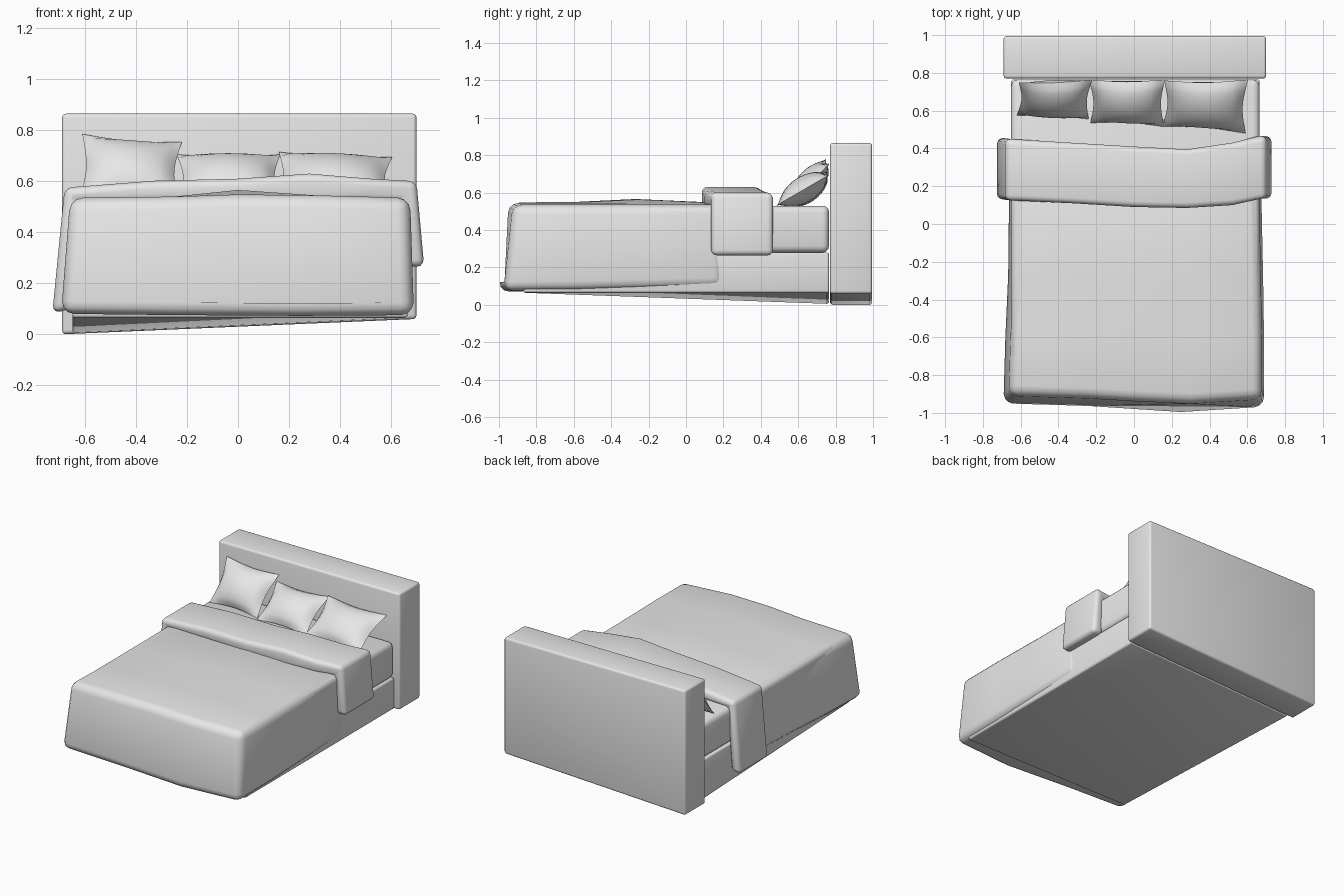
import bpy
import math
from mathutils import Vector

cube = bpy.data.objects.get("Cube")
if cube:
    bpy.data.objects.remove(cube, do_unlink=True)

grey = bpy.data.materials.new("plain_grey")
grey.use_nodes = True
grey.diffuse_color = (0.8, 0.8, 0.8, 1)
grey.node_tree.nodes["Principled BSDF"].inputs["Base Color"].default_value = (0.8, 0.8, 0.8, 1)


def finish(name, verts, faces, bevel=0, segments=3, angle=40):
    """Mesh object with consistent normals, optional bevel and smooth shading."""
    mesh = bpy.data.meshes.new(name)
    mesh.from_pydata(verts, [], faces)
    obj = bpy.data.objects.new(name, mesh)
    bpy.context.collection.objects.link(obj)
    mesh.materials.append(grey)
    bpy.ops.object.select_all(action='DESELECT')
    obj.select_set(True)
    bpy.context.view_layer.objects.active = obj
    bpy.ops.object.mode_set(mode='EDIT')
    bpy.ops.mesh.select_all(action='SELECT')
    bpy.ops.mesh.normals_make_consistent(inside=False)
    bpy.ops.object.mode_set(mode='OBJECT')
    if bevel:
        mod = obj.modifiers.new("soft_edges", 'BEVEL')
        mod.width = bevel
        mod.segments = segments
        mod.limit_method = 'ANGLE'
        mod.angle_limit = math.radians(30)
        bpy.ops.object.modifier_apply(modifier=mod.name)
    bpy.ops.object.shade_smooth_by_angle(angle=math.radians(angle))
    return obj


def loft(name, rings, **options):
    """Join closed rings of equal length and cap both ends."""
    n = len(rings[0])
    verts = [p for ring in rings for p in ring]
    faces = [(r * n + i, r * n + (i + 1) % n, (r + 1) * n + (i + 1) % n, (r + 1) * n + i)
             for r in range(len(rings) - 1) for i in range(n)]
    faces.append(tuple(range(n)))
    faces.append(tuple(range(len(verts) - n, len(verts))))
    return finish(name, verts, faces, **options)


def block(name, x, y, z, drop=0, **options):
    """Box from (low, high) ranges; drop lowers the underside on the low x side."""
    rings = [[(px, y[0], z[0] - d0), (px, y[1], z[0] - d1), (px, y[1], z[1]), (px, y[0], z[1])]
             for px, d0, d1 in ((x[0], 0, drop), (x[1], 0, 0))]
    return loft(name, rings, **options)


# Headboard with a slightly skewed underside
hx, hy, top = (-0.69, 0.70), (0.77, 0.995), 0.865
loft("headboard",
     [[(x, hy[0], z), (x, hy[1], z), (x, hy[1], top), (x, hy[0], top)]
      for x, z in ((hx[0], 0), (hx[1], 0.06))], bevel=0.015)

# Base and mattress
bx, by = (-0.65, 0.665), (-0.87, 0.765)
block("bed_base", bx, by, (0.065, 0.28), drop=0.06, bevel=0.012)
block("mattress", bx, by, (0.28, 0.53), bevel=0.035)


# Duvet: cross-sections along the bed, flaring towards the foot
def duvet_ring(y, left, right, crown, hem, lean=0.0):
    """lean > 0 pushes the hem out past the top at the foot end."""
    def bow(x):
        return -0.045 * max(0, 1 - abs(x - 0.25) / 0.7) if lean else 0
    pts = [(left, hem + 0.005), (left + 0.035, 0.535), (-0.25, 0.54), (0, crown), (0.3, 0.545),
           (right - 0.015, 0.535), (right, hem), (0.25, hem - 0.003), (-0.25, hem)]
    return [(x, y + bow(x) - lean * (0.54 - z) / 0.46, z) for x, z in pts]


loft("duvet", [duvet_ring(-0.905, -0.695, 0.69, 0.548, 0.075, lean=0.05),
               duvet_ring(-0.6, -0.685, 0.69, 0.55, 0.078),
               duvet_ring(-0.27, -0.67, 0.685, 0.566, 0.085),
               duvet_ring(0.2, -0.665, 0.675, 0.545, 0.095)], bevel=0.05)

# Folded throw: a thick band draped across the bed, longer on the low x side
# each station: outer x, outer z, inner x, inner z, front y, back y
band = [(-0.728, 0.085, -0.66, 0.095, 0.13, 0.455),
        (-0.68, 0.575, -0.62, 0.52, 0.125, 0.45),
        (-0.33, 0.602, -0.33, 0.52, 0.11, 0.43),
        (0.0, 0.61, 0.0, 0.52, 0.09, 0.41),
        (0.28, 0.63, 0.28, 0.52, 0.085, 0.395),
        (0.52, 0.61, 0.52, 0.52, 0.10, 0.43),
        (0.70, 0.60, 0.63, 0.52, 0.135, 0.465),
        (0.73, 0.265, 0.65, 0.265, 0.135, 0.465)]
loft("folded_throw", [[(ox, y0, oz), (ox, y1, oz), (ix, y1, iz), (ix, y0, iz)]
                      for ox, oz, ix, iz, y0, y1 in band], bevel=0.035)


# Pillows: two puffed sheets stretched between four pointed corners
def pillow(name, corners, puff=0.07, n=12):
    bl, br, tr, tl = map(Vector, corners)
    centre = (bl + br + tr + tl) / 4
    normal = (br - bl).cross(tl - bl).normalized()
    verts, faces, index = [], [], {}
    for side in (1, -1):
        for i in range(n + 1):
            for j in range(n + 1):
                u, v = i / n, j / n
                rim = i in (0, n) or j in (0, n)
                if side < 0 and rim:
                    index[side, i, j] = index[1, i, j]
                    continue
                p = bl.lerp(br, u).lerp(tl.lerp(tr, u), v)
                a, b = math.sin(math.pi * u), math.sin(math.pi * v)
                # seams curve inwards between the corners
                p += (centre - p) * 0.1 * max(a * (2 * v - 1) ** 2, b * (2 * u - 1) ** 2)
                p += normal * side * puff * (a * b) ** 0.6
                index[side, i, j] = len(verts)
                verts.append(p)
        for i in range(n):
            for j in range(n):
                faces.append(tuple(index[side, i + di, j + dj]
                                   for di, dj in ((0, 0), (1, 0), (1, 1), (0, 1))))
    finish(name, verts, faces, angle=60)


pillow("pillow_right", [(-0.62, 0.575, 0.53), (-0.24, 0.555, 0.53),
                        (-0.22, 0.765, 0.755), (-0.61, 0.75, 0.785)])
pillow("pillow_middle", [(-0.23, 0.535, 0.53), (0.16, 0.515, 0.53),
                         (0.165, 0.765, 0.705), (-0.24, 0.765, 0.705)])
pillow("pillow_left", [(0.15, 0.515, 0.53), (0.59, 0.48, 0.53),
                       (0.605, 0.765, 0.695), (0.16, 0.76, 0.715)])
